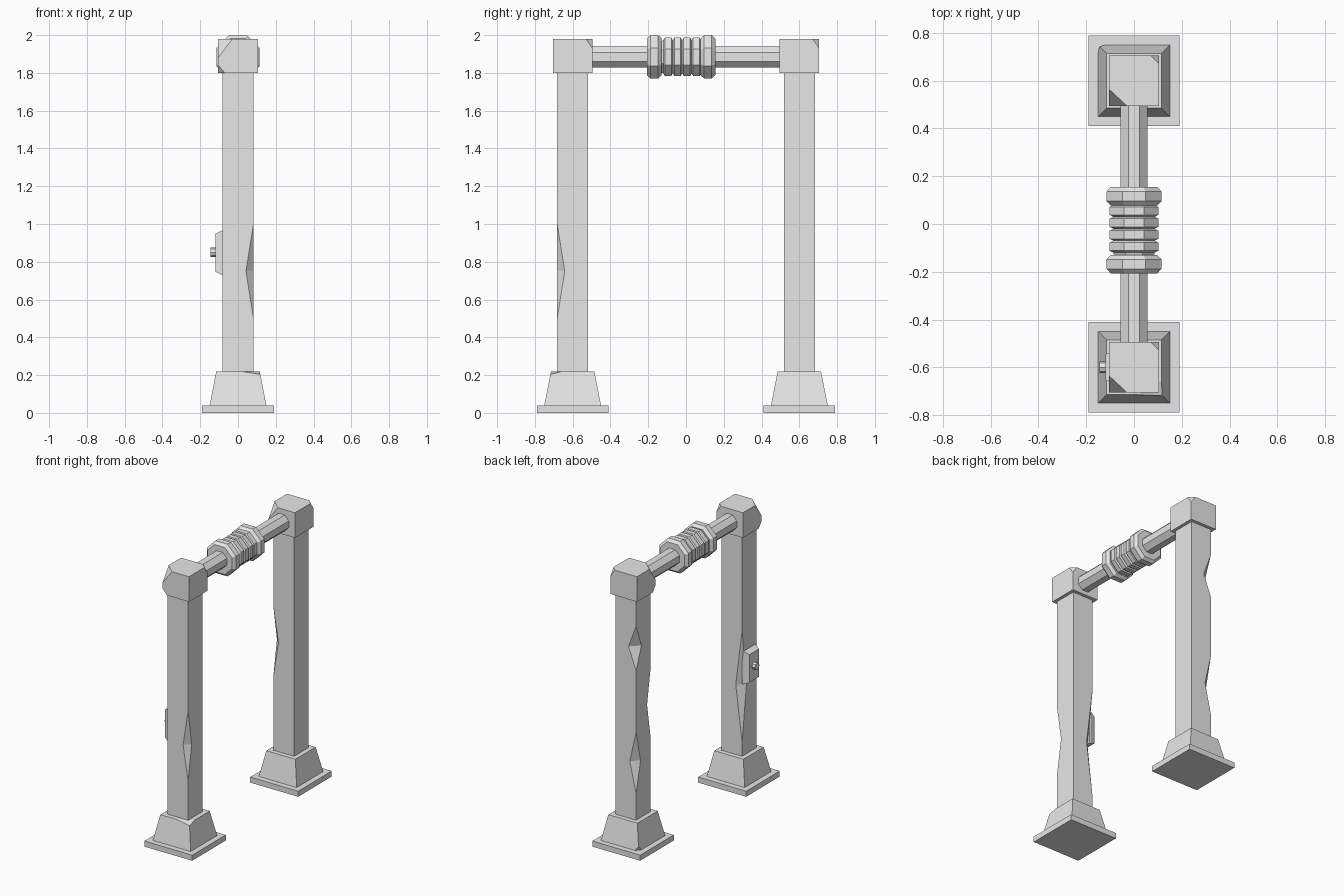
import bpy, bmesh, math
from mathutils import Vector

cube = bpy.data.objects.get("Cube")
if cube:
    bpy.data.objects.remove(cube, do_unlink=True)

STONE = (0.8, 0.8, 0.8, 1)
mat = bpy.data.materials.new("stone_grey")
mat.use_nodes = True
mat.diffuse_color = STONE
mat.node_tree.nodes["Principled BSDF"].inputs["Base Color"].default_value = STONE


def loft(rings):
    """Skin a stack of equal-length point rings and close both ends."""
    bm = bmesh.new()
    rows = [[bm.verts.new(p) for p in ring] for ring in rings]
    n = len(rows[0])
    for a, b in zip(rows, rows[1:]):
        for i in range(n):
            j = (i + 1) % n
            bm.faces.new((a[i], a[j], b[j], b[i]))
    bm.faces.new(rows[0][::-1])
    bm.faces.new(rows[-1])
    return bm


def finish(name, bm):
    bmesh.ops.remove_doubles(bm, verts=bm.verts, dist=1e-5)
    bmesh.ops.dissolve_limit(bm, angle_limit=0.01, verts=bm.verts, edges=bm.edges)
    bmesh.ops.recalc_face_normals(bm, faces=bm.faces)
    mesh = bpy.data.meshes.new(name)
    bm.to_mesh(mesh)
    bm.free()
    mesh.materials.append(mat)
    obj = bpy.data.objects.new(name, mesh)
    bpy.context.collection.objects.link(obj)
    return obj


CORNERS = ((-1, -1), (1, -1), (1, 1), (-1, 1))


def square(half, y, z):
    return [(sx * half, y + sy * half, z) for sx, sy in CORNERS]


def cut(bm, a, b, c, inside):
    """Slice off the corner beyond the plane a, b, c and fill the hole."""
    a, b, c = Vector(a), Vector(b), Vector(c)
    normal = (b - a).cross(c - a).normalized()
    if normal.dot(Vector(inside) - a) > 0:
        normal.negate()
    bmesh.ops.bisect_plane(bm, geom=bm.verts[:] + bm.edges[:] + bm.faces[:],
                           plane_co=a, plane_no=normal, clear_outer=True)
    bmesh.ops.holes_fill(bm, edges=[e for e in bm.edges if e.is_boundary])


def chip(bm, corner, center, dx, dy, dz):
    """Break off one box corner by the given lengths along its edges."""
    p, mid = Vector(corner), Vector(center)
    pts = []
    for axis, d in enumerate((dx, dy, dz)):
        q = p.copy()
        q[axis] += math.copysign(d, mid[axis] - p[axis])
        pts.append(q)
    cut(bm, *pts, mid)


def column(name, y, notches, half=0.082, z0=0.2, z1=1.82):
    """Square post; notches are (corner index, height, half length, depth)."""
    levels = {z0, z1}
    for _, z, h, _ in notches:
        levels.update((z - h, z, z + h))
    rings = []
    for z in sorted(levels):
        ring = []
        for k, (sx, sy) in enumerate(CORNERS):
            d = max([0] + [depth * (1 - abs(z - c) / h)
                           for i, c, h, depth in notches if i == k])
            pair = [(sx * half, y + sy * (half - d), z),
                    (sx * (half - d), y + sy * half, z)]
            ring += pair if sx * sy > 0 else pair[::-1]
        rings.append(ring)
    finish(name, loft(rings))


def lathe(name, profile, sides=8, axis_z=1.885):
    """Faceted turning along y from (y, radius) points."""
    rings = []
    for y, r in profile:
        angles = [math.tau * (i + 0.5) / sides for i in range(sides)]
        rings.append([(r * math.cos(t), y, axis_z + r * math.sin(t)) for t in angles])
    finish(name, loft(rings))


# Posts with their feet and caps
notches = {"front": [(1, 0.75, 0.25, 0.04), (3, 0.72, 0.4, 0.05)],
           "back": [(3, 1.45, 0.16, 0.06), (3, 0.63, 0.22, 0.05), (0, 1.0, 0.25, 0.04)]}
for side, y in (("front", -0.6), ("back", 0.6)):
    finish(side + "_base_plate", loft([square(0.19, y, z) for z in (0, 0.04)]))

    foot = loft([square(0.15, y, 0.04), square(0.115, y, 0.22)])
    if side == "back":
        chip(foot, (-0.15, y + 0.15, 0.04), (0, y, 0.13), 0.03, 0.03, 0.05)
    else:
        chip(foot, (0.115, y - 0.115, 0.22), (0, y, 0.13), 0.1, 0.06, 0.015)
    finish(side + "_foot", foot)

    column(side + "_post", y, notches[side])

    cap = loft([square(0.105, y, z) for z in (1.8, 1.98)])
    mid = (0, y, 1.89)
    chip(cap, (-0.105, y - 0.105, 1.98), mid, 0.075, 0.07, 0.1)
    chip(cap, (0.105, y + 0.105, 1.98), mid, 0.035, 0.035, 0.05)
    chip(cap, (-0.105, y - 0.105, 1.8), mid, 0.035, 0.03, 0.04)
    finish(side + "_cap", cap)

# Crossbar
lathe("crossbar", [(-0.52, 0.062), (0.52, 0.062)])

# Ribbed sleeve with a collar at each end
ribs = [(-0.135, 0.09)]
for i in range(4):
    y = -0.12 + 0.05 * i
    ribs += [(y, 0.094), (y + 0.008, 0.11), (y + 0.042, 0.11), (y + 0.05, 0.094)]
lathe("ribbed_sleeve", ribs + [(0.085, 0.09)])
for name, y in (("front_collar", -0.168), ("back_collar", 0.116)):
    lathe(name, [(y - 0.039, 0.105), (y - 0.02, 0.1245),
                 (y + 0.02, 0.1245), (y + 0.039, 0.105)])

# Switch plate and knob on the front post
plate = [[(x, -0.6 + sy * w, 0.848 + sz * h) for sy, sz in CORNERS]
         for x, w, h in ((-0.07, 0.065, 0.118), (-0.085, 0.065, 0.118), (-0.12, 0.055, 0.1))]
finish("switch_plate", loft(plate))
knob = [[(x, -0.6 + 0.025 * math.cos(math.tau * i / 8), 0.85 + 0.025 * math.sin(math.tau * i / 8))
         for i in range(8)] for x in (-0.115, -0.145)]
finish("switch_knob", loft(knob))
